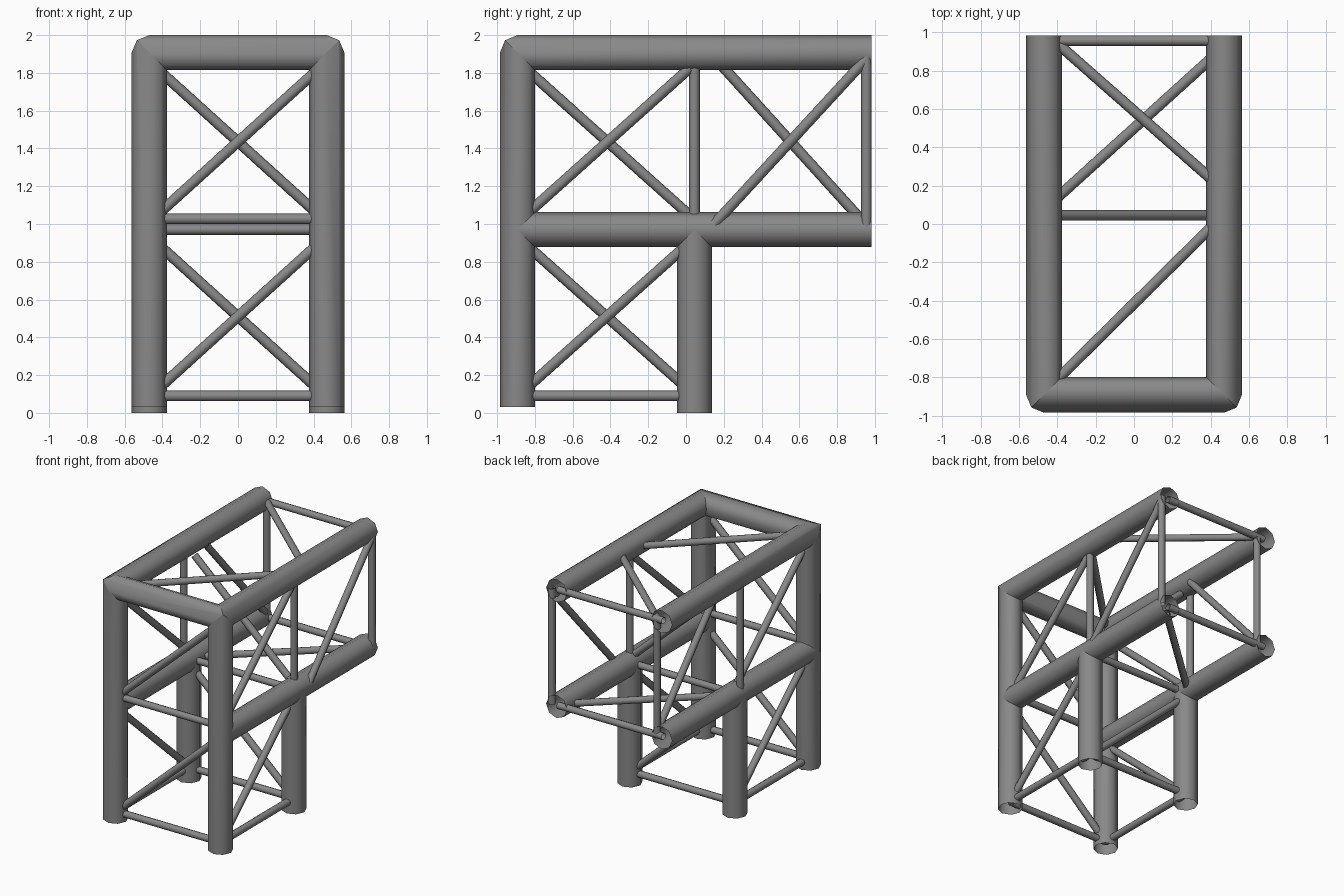
import bpy, bmesh, math
from mathutils import Vector

if "Cube" in bpy.data.objects:
    bpy.data.objects.remove(bpy.data.objects["Cube"])

R, r = 0.093, 0.028               # main pipe and brace radii
X, YF, YM, YB = 0.47, -0.892, 0.045, 0.983
ZT, ZM, ZL = 1.907, 0.97, 0.09    # top, middle and low levels

# dark grey metal
metal = bpy.data.materials.new("dark_grey_metal")
metal.diffuse_color = (0.25, 0.25, 0.25, 1)
metal.use_nodes = True
metal.node_tree.nodes["Principled BSDF"].inputs["Base Color"].default_value = metal.diffuse_color


def tube(name, a, b, rad, cuts=()):
    """Open eight-sided pipe from a to b; cuts are (point, normal) mitre planes."""
    a, b = Vector(a), Vector(b)
    d = (b - a).normalized()
    u = Vector((0, 0, 1)) if abs(d.z) < 0.99 else Vector((0, 1, 0))
    u = (u - d * u.dot(d)).normalized()
    v = d.cross(u)
    bm = bmesh.new()
    rings = []
    for p in (a, b):
        rings.append([bm.verts.new(p + rad * (u * math.cos(t) + v * math.sin(t)))
                      for t in [i * math.pi / 4 for i in range(8)]])
    for i in range(8):
        j = (i + 1) % 8
        bm.faces.new((rings[0][i], rings[0][j], rings[1][j], rings[1][i]))
    for co, no in cuts:
        bmesh.ops.bisect_plane(bm, geom=bm.verts[:] + bm.edges[:] + bm.faces[:],
                               plane_co=co, plane_no=no, clear_outer=True)
    bmesh.ops.recalc_face_normals(bm, faces=bm.faces[:])
    # keep normals pointing away from the pipe axis
    f = bm.faces[:][0]
    c = f.calc_center_median() - a
    if f.normal.dot(c - d * c.dot(d)) < 0:
        bmesh.ops.reverse_faces(bm, faces=bm.faces[:])
    for f in bm.faces:
        f.smooth = True
    me = bpy.data.meshes.new(name)
    bm.to_mesh(me)
    bm.free()
    me.materials.append(metal)
    ob = bpy.data.objects.new(name, me)
    bpy.context.collection.objects.link(ob)
    return ob


def brace(name, a, b):
    tube(name, a, b, r)


E = 0.2  # overshoot trimmed away by the mitres
# main pipes, with three-way mitred front top corners
for s, side in ((-1, "left"), (1, "right")):
    c = Vector((s * X, YF, ZT))
    legs = Vector((0, 0, -1))
    back = Vector((0, 1, 0))
    across = Vector((-s, 0, 0))
    tube(side + "_front_leg", (s * X, YF, 0.03), (s * X, YF, ZT + E), R,
         [(c, back - legs), (c, across - legs)])
    tube(side + "_top_rail", (s * X, YF - E, ZT), (s * X, YB, ZT), R,
         [(c, legs - back), (c, across - back)])
    tube(side + "_middle_rail", (s * X, YF, ZM), (s * X, YB, ZM), R)
    tube(side + "_rear_leg", (s * X, YM, 0), (s * X, YM, ZM), R)
cuts = []
for s in (-1, 1):
    c = Vector((s * X, YF, ZT))
    inward = Vector((-s, 0, 0))
    cuts += [(c, Vector((0, 0, -1)) - inward), (c, Vector((0, 1, 0)) - inward)]
tube("front_top_crossbar", (-X - E, YF, ZT), (X + E, YF, ZT), R, cuts)

# thin crossbars from left to right
for name, y, z in (("front_low", YF, ZL), ("front_middle", YF, 1.027),
                   ("rear_low", YM, ZL), ("rear_middle", YM, ZM),
                   ("end_middle", 0.957, ZM), ("end_top", 0.957, ZT)):
    brace(name + "_crossbar", (-X, y, z), (X, y, z))

# side braces: rising to the rear on the right, falling on the left
for s, side in ((-1, "left"), (1, "right")):
    x, xo = s * X, s * X + 0.06
    xm = x if s > 0 else x - 0.045
    brace(side + "_low_bar", (x, YF, ZL), (x, YM, ZL))
    brace(side + "_middle_upright", (xm, YM, ZM), (xm, YM, ZT))
    brace(side + "_end_upright", (xo, 0.955, ZM), (xo, 0.955, ZT))
    brace(side + "_lower_diagonal", (x, -0.84, 0.51 - s * 0.375),
          (x, 0.0, 0.51 + s * 0.375))
    brace(side + "_upper_diagonal", (x, -0.84, 1.435 - s * 0.38),
          (x, 0.02, 1.435 + s * 0.39))
    if s > 0:
        brace("right_end_diagonal", (xo, 0.15, 1.0), (xo, 0.96, 1.88))
    else:
        brace("left_end_diagonal", (xo, 0.17, 1.86), (xo, 0.93, 1.02))

# front and rear face diagonals, crossing in the front view
for s, y, face in ((1, YF, "front"), (-1, YM, "rear")):
    for z, level in ((0.51, "lower"), (1.435, "upper")):
        brace(face + "_" + level + "_cross_diagonal",
              (-0.42, y, z - s * 0.38), (0.42, y, z + s * 0.38))

# horizontal diagonals in the top and middle levels
brace("top_front_diagonal", (-0.42, -0.83, ZT), (0.42, 0.0, ZT))
brace("top_rear_diagonal", (-0.42, 0.96, ZT), (0.42, 0.22, ZT))
brace("middle_rear_diagonal", (-0.42, 0.12, ZM), (0.42, 0.88, ZM))
